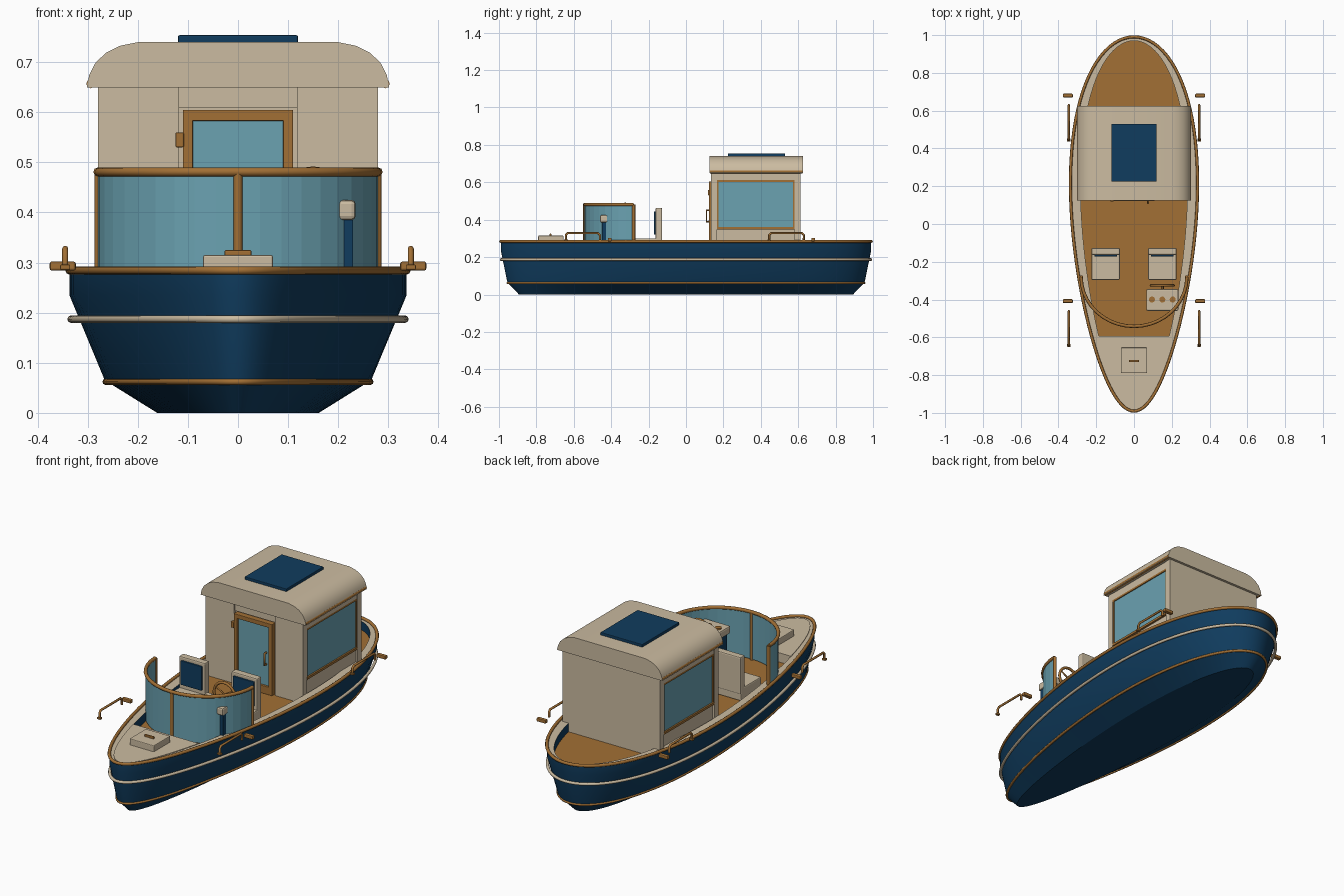
import bpy, bmesh, math
from mathutils import Matrix

if "Cube" in bpy.data.objects:
    bpy.data.objects.remove(bpy.data.objects["Cube"])

def mat(name, rgb):
    m = bpy.data.materials.new(name)
    m.diffuse_color = (*rgb, 1)
    m.use_nodes = True
    m.node_tree.nodes["Principled BSDF"].inputs["Base Color"].default_value = m.diffuse_color
    return m

NAVY = mat("navy", (0.005, 0.045, 0.112))
CREAM = mat("cream", (0.60, 0.50, 0.355))
WOOD = mat("wood", (0.36, 0.16, 0.035))
GLASS = mat("glass_teal", (0.145, 0.36, 0.44))

def finish(name, bm, mats, smooth=None):
    bmesh.ops.recalc_face_normals(bm, faces=bm.faces)
    me = bpy.data.meshes.new(name)
    bm.to_mesh(me)
    bm.free()
    ob = bpy.data.objects.new(name, me)
    bpy.context.collection.objects.link(ob)
    for m in mats:
        me.materials.append(m)
    if smooth:
        bpy.ops.object.select_all(action='DESELECT')
        ob.select_set(True)
        bpy.context.view_layer.objects.active = ob
        bpy.ops.object.shade_smooth_by_angle(angle=math.radians(smooth))
    return ob

def box(name, x, y, z, m, bevel=0.0):
    bm = bmesh.new()
    bmesh.ops.create_cube(bm, size=1)
    for v in bm.verts:
        for i, (a, b) in enumerate((x, y, z)):
            v.co[i] = (a + b) / 2 + v.co[i] * (b - a)
    if bevel:
        bmesh.ops.bevel(bm, geom=bm.edges[:], offset=bevel, segments=2, profile=0.5, affect='EDGES')
    return finish(name, bm, [m])

def prism(name, pts, vec, m, smooth=None):
    """Extrude a closed 3D polygon along vec."""
    bm = bmesh.new()
    f = bm.faces.new([bm.verts.new(p) for p in pts])
    r = bmesh.ops.extrude_face_region(bm, geom=[f])
    bmesh.ops.translate(bm, vec=vec, verts=[g for g in r["geom"] if isinstance(g, bmesh.types.BMVert)])
    return finish(name, bm, [m], smooth)

def tube(name, pts, r, m, closed=False):
    cu = bpy.data.curves.new(name, 'CURVE')
    cu.dimensions = '3D'
    cu.bevel_depth, cu.bevel_resolution, cu.use_fill_caps = r, 2, True
    sp = cu.splines.new('POLY')
    sp.points.add(len(pts) - 1)
    for p, c in zip(sp.points, pts):
        p.co = (*c, 1)
    sp.use_cyclic_u = closed
    sp.use_smooth = True
    cu.materials.append(m)
    ob = bpy.data.objects.new(name, cu)
    bpy.context.collection.objects.link(ob)
    return ob

def cylinder(name, loc, r, h, m):
    bm = bmesh.new()
    bmesh.ops.create_cone(bm, cap_ends=True, segments=20, radius1=r, radius2=r, depth=h,
                          matrix=Matrix.Translation(loc))
    return finish(name, bm, [m], 40)

def outline(z, sx=1.0, sy=1.0, n=96):
    """Egg-shaped plan of the boat, bow toward -y."""
    out = []
    for i in range(n):
        t = 2 * math.pi * i / n
        out.append((0.328 * sx * math.cos(t) * (1 + 0.24 * math.sin(t)), sy * math.sin(t), z))
    return out

# hull with side decks, inner walls and sunken floor
DECK = 0.235
levels = [(0, .48, .893), (.065, .79, .955), (.235, 1, .99), (.28, 1, .99), (.28, .84, .97), (DECK, .84, .97)]
bm = bmesh.new()
rings = [[bm.verts.new(p) for p in outline(*lv)] for lv in levels]
for k in range(5):
    a, b = rings[k], rings[k + 1]
    for i in range(96):
        j = (i + 1) % 96
        f = bm.faces.new((a[i], a[j], b[j], b[i]))
        f.material_index = 1 if k == 3 else 0
bm.faces.new(rings[0])
bm.faces.new(rings[-1]).material_index = 2
finish("hull", bm, [NAVY, CREAM, WOOD], 25)

# rails around the hull
tube("gunwale_rail", outline(.284, 1.0, .991), .008, WOOD, True)
tube("rubbing_strake", outline(.187, .99, .988), .0075, CREAM, True)
tube("chine_strake", outline(.062, .785, .953), .0065, WOOD, True)

# foredeck and hatch
fore = [p for p in outline(DECK, .845, .972, 192) if p[1] < -.575]
prism("foredeck", fore, (0, 0, .048), CREAM)
box("deck_hatch", (-.07, .07), (-.79, -.655), (.275, .315), CREAM, .004)
box("hatch_handle", (-.027, .027), (-.731, -.719), (.313, .325), WOOD, .003)

# curved windshield
def arc(z, rx=.28, ry=.262, n=20):
    return [(rx * math.cos(math.pi * i / n), -.28 - ry * math.sin(math.pi * i / n), z) for i in range(n + 1)]
ring = arc(DECK + .005) + arc(DECK + .005, .274, .256)[::-1]
prism("windshield_glass", ring, (0, 0, .24), GLASS)
tube("windshield_rail", arc(.481), .009, WOOD)
for x, y in ((-.278, -.28), (.278, -.28), (0, -.541)):
    tube("windshield_post", [(x, y, DECK), (x, y, .481)], .009, WOOD)

# seats
for s in (-1, 1):
    x = (s * .15 - .075, s * .15 + .075)
    box("seat", x, (-.296, -.13), (DECK, .30), CREAM, .006)
    box("seat_back", x, (-.163, -.127), (.27, .463), CREAM, .006)
    box("seat_pad", (x[0] + .015, x[1] - .015), (-.172, -.16), (.32, .445), NAVY, .003)

# helm console, gauges and wheel
box("console_pedestal", (.08, .23), (-.45, -.36), (DECK, .385), NAVY)
box("console_top", (.065, .235), (-.46, -.345), (.385, .425), CREAM, .008).scale = (1, 1, 1)
for x in (.095, .15, .205):
    cylinder("gauge", (x, -.40, .427), .016, .008, WOOD)
wheel = [(.15 + .06 * math.cos(i * math.pi / 12), -.325, .425 + .06 * math.sin(i * math.pi / 12)) for i in range(24)]
tube("steering_wheel", wheel, .007, WOOD, True)
for i in (2, 10, 18):
    tube("wheel_spoke", [(.15, -.325, .425), wheel[i]], .004, WOOD)
tube("wheel_shaft", [(.15, -.325, .425), (.15, -.36, .405)], .008, WOOD)

# cabin body, front panels, corner posts
box("cabin_body", (-.27, .27), (.15, .61), (DECK, .68), CREAM)
box("cabin_back_wall", (-.28, .28), (.58, .612), (DECK, .68), CREAM)
box("door_header", (-.12, .12), (.142, .16), (.61, .66), CREAM)
for s in (-1, 1):
    def sx(a, b):
        return tuple(sorted((s * a, s * b)))
    box("front_panel", sx(.118, .28), (.135, .167), (DECK, .67), CREAM)
    box("side_header", sx(.26, .278), (.16, .59), (.612, .67), CREAM)
    box("side_window", sx(.265, .273), (.17, .575), (.355, .605), GLASS)
    box("window_sill", sx(.265, .281), (.167, .58), (.348, .36), WOOD)
    box("window_top_trim", sx(.265, .278), (.167, .58), (.602, .612), WOOD)
    for y in (.167, .572):
        box("window_side_trim", sx(.265, .277), (y, y + .008), (.355, .605), WOOD)
    tube("roof_side_rail", [(s * .294, .127, .657), (s * .294, .623, .657)], .009, WOOD)

# cabin door
for a, b in ((-.11, -.09), (.09, .11)):
    box("door_stile", (a, b), (.122, .152), (DECK, .605), WOOD, .002)
box("door_top_rail", (-.11, .11), (.122, .152), (.583, .605), WOOD, .002)
box("door_bottom_rail", (-.11, .11), (.122, .152), (DECK, .275), WOOD, .002)
box("door_glass", (-.092, .092), (.134, .152), (.27, .586), GLASS)
box("door_hinge", (-.125, -.108), (.118, .14), (.53, .56), WOOD, .003)
tube("door_handle", [(.075, .125, .39), (.075, .11, .39), (.075, .11, .45), (.075, .125, .45)], .005, WOOD)

# rounded roof and solar panel
half = [(.302, .65), (.297, .675), (.284, .70), (.262, .72), (.235, .733), (.20, .74)]
prof = half + [(-x, z) for x, z in reversed(half)]
prism("cabin_roof", [(x, .125, z) for x, z in prof], (0, .5, 0), CREAM, 35)
box("roof_panel", (-.12, .12), (.225, .53), (.735, .754), NAVY, .003)

# grab rails and cleats along both sides
for s in (-1, 1):
    X = s * .345
    for y0, y1 in ((-.642, -.46), (.445, .63)):
        tube("grab_rail", [(X, y0, .292), (X, y0, .318), (X, y0 + .01, .328),
                           (X, y1 - .01, .328), (X, y1, .318), (X, y1, .292)], .006, WOOD)
        box("grab_rail_foot", (X - .01, X + .01), (y0 - .008, y0 + .008), (.286, .296), WOOD, .002)
    for y in (-.408, .68):
        box("cleat", (s * .35 - .026, s * .35 + .026), (y - .01, y + .01), (.284, .302), WOOD, .004)
